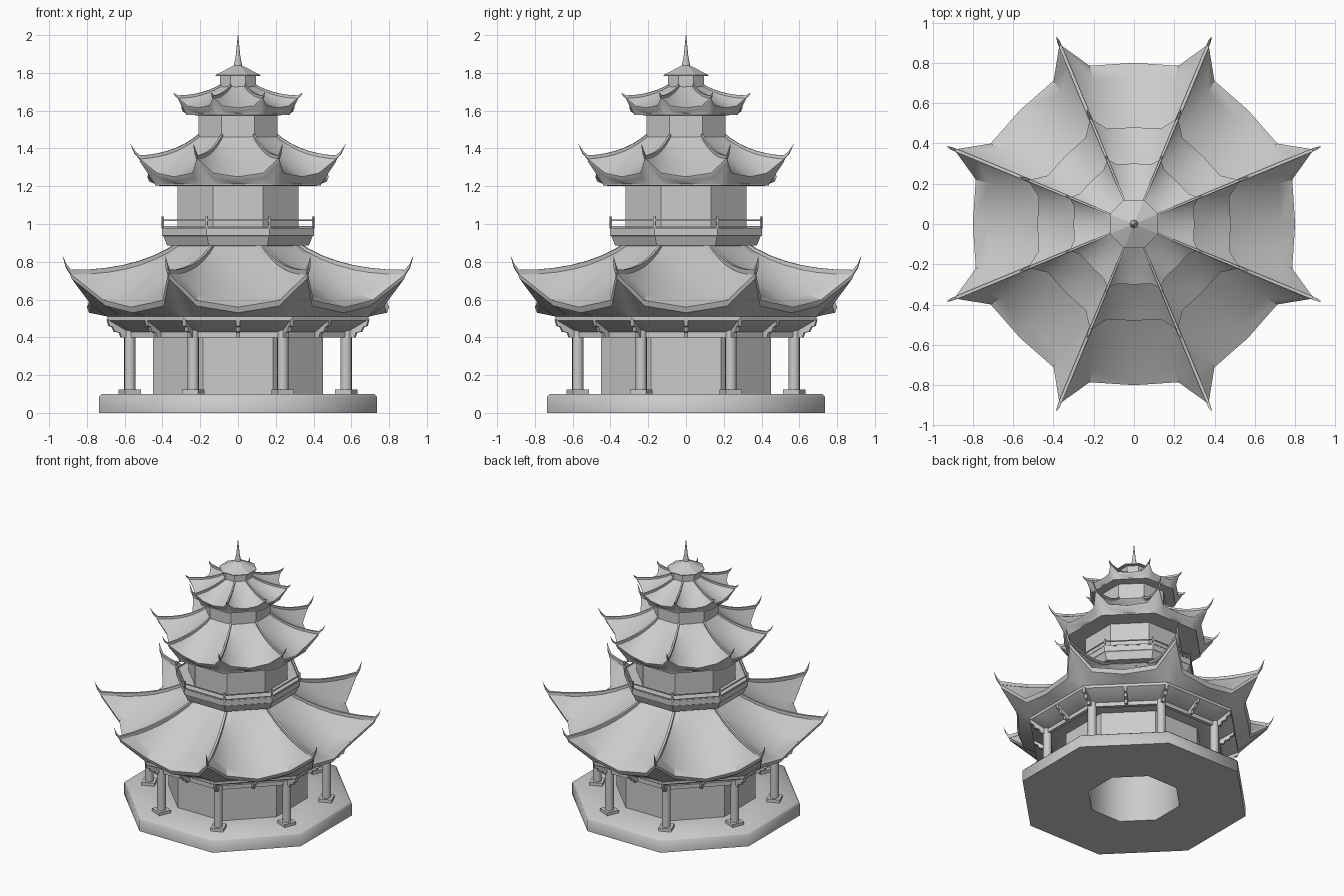
import bpy, bmesh, math
from mathutils import Vector, Matrix

cube = bpy.data.objects.get("Cube")
if cube:
    bpy.data.objects.remove(cube, do_unlink=True)

SIDES = 8
STEP = math.tau / SIDES
HALF = STEP / 2

stone = bpy.data.materials.new("pale_grey")
stone.use_nodes = True
GREY = (0.6, 0.6, 0.6, 1)
stone.diffuse_color = GREY
stone.node_tree.nodes["Principled BSDF"].inputs["Base Color"].default_value = GREY


def finish(name, bm, smooth=0):
    """Turn a bmesh into a named, coloured object, smoothed below an angle."""
    bmesh.ops.recalc_face_normals(bm, faces=bm.faces)
    mesh = bpy.data.meshes.new(name)
    bm.to_mesh(mesh)
    bm.free()
    mesh.materials.append(stone)
    obj = bpy.data.objects.new(name, mesh)
    bpy.context.collection.objects.link(obj)
    if smooth:
        bpy.ops.object.select_all(action='DESELECT')
        obj.select_set(True)
        bpy.context.view_layer.objects.active = obj
        bpy.ops.object.shade_smooth_by_angle(angle=math.radians(smooth))
    return obj


def loft(bm, rings, caps=True):
    """Skin a list of equally long rings of points."""
    rows = [[bm.verts.new(p) for p in ring] for ring in rings]
    n = len(rows[0])
    for a, b in zip(rows, rows[1:]):
        for i in range(n):
            j = (i + 1) % n
            bm.faces.new((a[i], a[j], b[j], b[i]))
    if caps:
        bm.faces.new(rows[0])
        bm.faces.new(rows[-1])


def polar(r, angle, z):
    return Vector((r * math.cos(angle), r * math.sin(angle), z))


def octagon(flat, z):
    return [polar(flat / math.cos(HALF), HALF + k * STEP, z) for k in range(SIDES)]


def tier(name, profile, caps=True, smooth=0):
    """Eight-sided solid from (distance to flat side, height) pairs."""
    bm = bmesh.new()
    loft(bm, [octagon(f, z) for f, z in profile], caps)
    return finish(name, bm, smooth)


def around(bm_make, name, offset=HALF, smooth=0):
    """Repeat a part made on the +x axis around all eight directions."""
    bm = bmesh.new()
    for k in range(SIDES):
        part = bmesh.new()
        bm_make(part)
        part.transform(Matrix.Rotation(offset + k * STEP, 4, 'Z'))
        tmp = bpy.data.meshes.new("part")
        part.to_mesh(tmp)
        part.free()
        bm.from_mesh(tmp)
        bpy.data.meshes.remove(tmp)
    return finish(name, bm, smooth)


def box(bm, center, size):
    m = Matrix.Translation(center) @ Matrix.Diagonal((*size, 1))
    bmesh.ops.create_cube(bm, size=1, matrix=m)


def rod(bm, x, z0, z1, r):
    bmesh.ops.create_cone(bm, cap_ends=True, segments=12, radius1=r, radius2=r,
                          depth=z1 - z0, matrix=Matrix.Translation((x, 0, (z0 + z1) / 2)))


# Curved roofs with upswept corners
Q = math.radians(15.7)


def roof_ring(flat, z, bump=0, lift=0, t=1):
    quarter = 0.2 + 0.25 * (1 - t)
    eave = ((-HALF, 1, 1), (-Q, -0.15, quarter), (0, 0, 0), (Q, -0.15, quarter))
    return [polar(flat / math.cos(off) + bump * out, k * STEP + off, z + lift * up)
            for k in range(SIDES) for off, out, up in eave]


def roof(name, top, eave, bump, lift, thick, soffit, tip, width):
    def at(t):
        flat = top[0] + (eave[0] - top[0]) * t
        z = top[1] + (eave[1] - top[1]) * (1.3 * t - 0.3 * t * t)
        return flat, z, bump * t ** 3, lift * t ** 1.3, t

    steps = [i / 7 for i in range(8)]
    rings = [roof_ring(*at(t)) for t in steps]
    rings.append(roof_ring(eave[0] - thick * 0.4, eave[1] - thick, bump, lift))
    rings += [roof_ring(*s) for s in soffit]
    bm = bmesh.new()
    loft(bm, rings, False)
    finish(name, bm, 42)

    # Ridge bars ending in pointed horns
    spine = []
    for t in steps:
        flat, z, out, up, _ = at(t)
        spine.append((flat / math.cos(HALF) + out, z + up, width, width * 2))
    r, z = spine[-1][:2]
    spine[-1] = (r - width, z, width, width * 2.2)
    spine.append(((r + tip[0]) / 2, z + (tip[1] - z) * 0.4, width * 0.8, width * 1.4))
    spine.append((tip[0], tip[1], width * 0.1, width * 0.1))

    def bar(b):
        loft(b, [[(r, -w, z - w), (r, w, z - w), (r, w, z + h), (r, -w, z + h)]
                 for r, z, w, h in spine])
    around(bar, name + "_ridges")


roof("lower_roof", (0.3, 0.9), (0.8, 0.56), 0.1, 0.18, 0.03,
     ((0.69, 0.51), (0.69, 0.49), (0.58, 0.425), (0.44, 0.425)), (1.004, 0.83), 0.008)
roof("middle_roof", (0.2, 1.47), (0.48, 1.25), 0.05, 0.1, 0.025,
     ((0.44, 1.212), (0.44, 1.203), (0.31, 1.2)), (0.617, 1.425), 0.006)
roof("upper_roof", (0.09, 1.73), (0.3, 1.615), 0.022, 0.055, 0.02,
     ((0.275, 1.585), (0.275, 1.577), (0.2, 1.575)), (0.37, 1.695), 0.005)

# Base with an open shaft, and the ground floor wall
tier("base", [(0.3, 0.46), (0.3, 0), (0.737, 0), (0.737, 0.085), (0.722, 0.1), (0.4, 0.1)],
     False, 50)
tier("ground_wall", [(0.45, 0.1), (0.45, 0.46), (0.3, 0.46)], False)

# Upper walls and neck
tier("middle_wall", [(0.32, 0.86), (0.32, 1.22)])
tier("upper_wall", [(0.21, 1.44), (0.21, 1.6)])
tier("neck", [(0.095, 1.7), (0.095, 1.79)])

# Veranda columns, plinths and beams
around(lambda b: rod(b, 0.62, 0.1, 0.44, 0.03), "columns", smooth=40)
around(lambda b: box(b, (0.62, 0, 0.11), (0.092, 0.092, 0.025)), "column_plinths")
around(lambda b: box(b, (0.575, 0, 0.415), (0.025, 0.475, 0.03)), "veranda_beams", 0)

# Stepped brackets under the lower eave
CORBEL = ((0, 0.4), (0.05, 0.4), (0.06, 0.425), (0.09, 0.43), (0.1, 0.455),
          (0.12, 0.46), (0.13, 0.495), (0, 0.45))


def corbel(start, reach):
    def make(b):
        loft(b, [[(start + x * reach, y, z) for x, z in CORBEL] for y in (-0.01, 0.01)])
    return make


around(corbel(0.62, 1.0), "corner_brackets")
around(corbel(0.57, 0.92), "side_brackets", 0)

# Balcony with railing
tier("balcony", [(0.31, 0.885), (0.375, 0.885), (0.395, 0.935), (0.402, 0.94),
                 (0.402, 0.98), (0.31, 0.98)], False)
side = 2 * 0.398 * math.tan(HALF)
for label, height in (("top_rail", 1.02), ("low_rail", 0.985)):
    around(lambda b: box(b, (0.398, 0, height), (0.007, side, 0.007)), label, 0)
around(lambda b: box(b, (0.43, 0, 1.007), (0.01, 0.01, 0.064)), "railing_posts")

# Cap and spire
tier("cap", [(0.09, 1.783), (0.12, 1.783), (0.12, 1.788), (0.02, 1.84)])
bm = bmesh.new()
loft(bm, [[polar(r, k * math.tau / 12, z) for k in range(12)]
          for r, z in ((0.02, 1.83), (0.02, 1.85), (0.012, 1.89), (0.006, 1.95), (0.001, 2.0))])
finish("spire", bm, 40)
